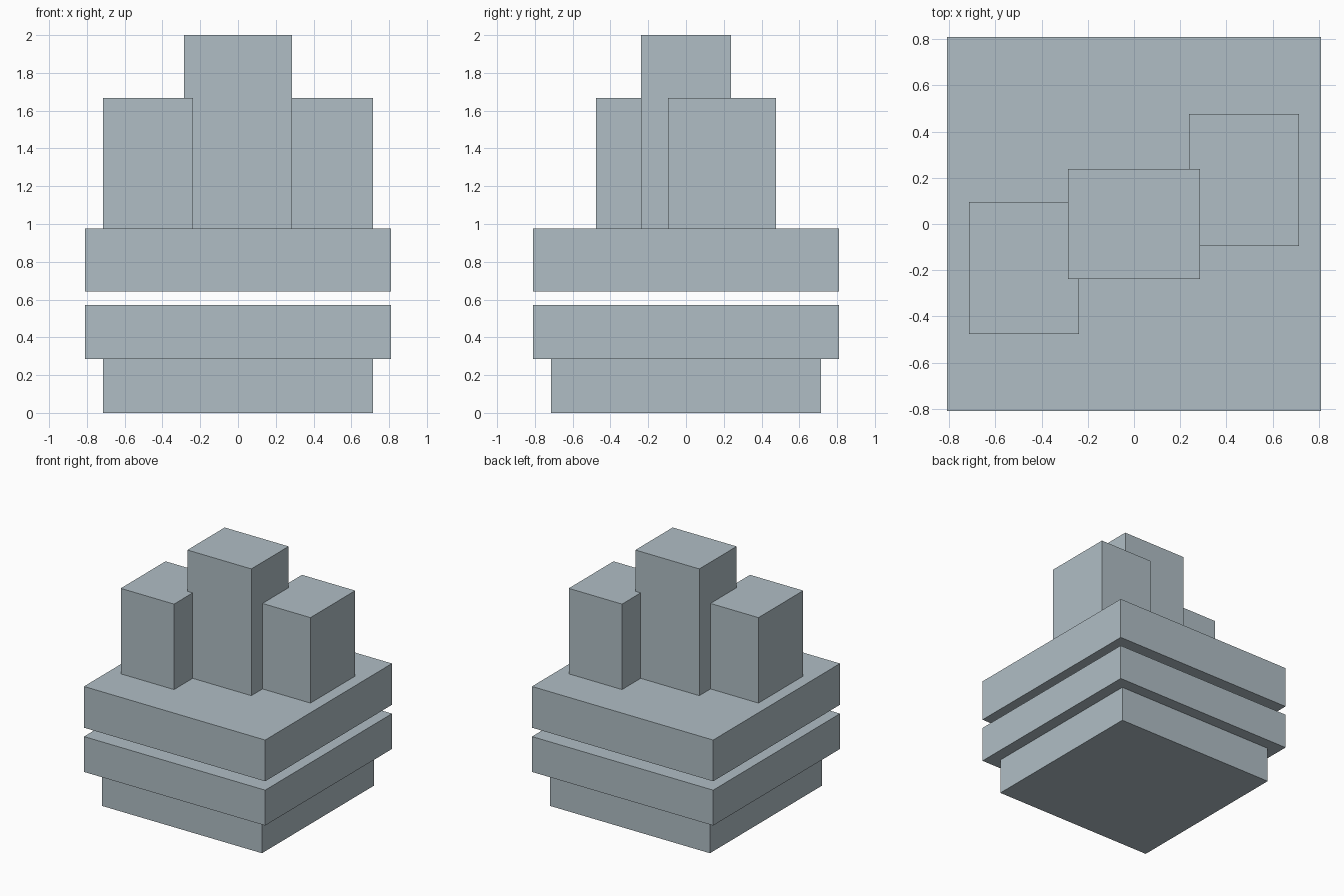
import bpy
from mathutils import Vector

UNIT = 1 / 21  # model module: the whole stack is 42 units tall

if "Cube" in bpy.data.objects:
    bpy.data.objects.remove(bpy.data.objects["Cube"], do_unlink=True)

# Single flat colour
stone = bpy.data.materials.new("pale_blue_grey")
stone.use_nodes = True
colour = (0.434, 0.515, 0.558, 1)
stone.diffuse_color = colour
stone.node_tree.nodes["Principled BSDF"].inputs["Base Color"].default_value = colour


def block(name, size, bottom, centre=(0, 0)):
    """Box of the given size in units, standing on the height 'bottom'."""
    bpy.ops.mesh.primitive_cube_add(size=1)
    obj = bpy.context.object
    obj.name = obj.data.name = name
    place = Vector((*centre, bottom + size[2] / 2))
    for v in obj.data.vertices:
        v.co = Vector(a * b for a, b in zip(v.co, size)) * UNIT
    obj.location = place * UNIT
    obj.data.materials.append(stone)
    return obj


# Stacked slabs, with an open gap below the top one
block("base_plinth", (30, 30, 6), 0)
block("lower_slab", (34, 34, 6), 6)
deck = 20.5
block("upper_slab", (34, 34, 7), deck - 7)

# Central tower and two lower ones, placed half a turn apart
block("centre_tower", (12, 10, 42 - deck), deck)
for name, side in (("left_tower", 1), ("right_tower", -1)):
    block(name, (10, 12, 35 - deck), deck, (10 * side, 4 * side))
